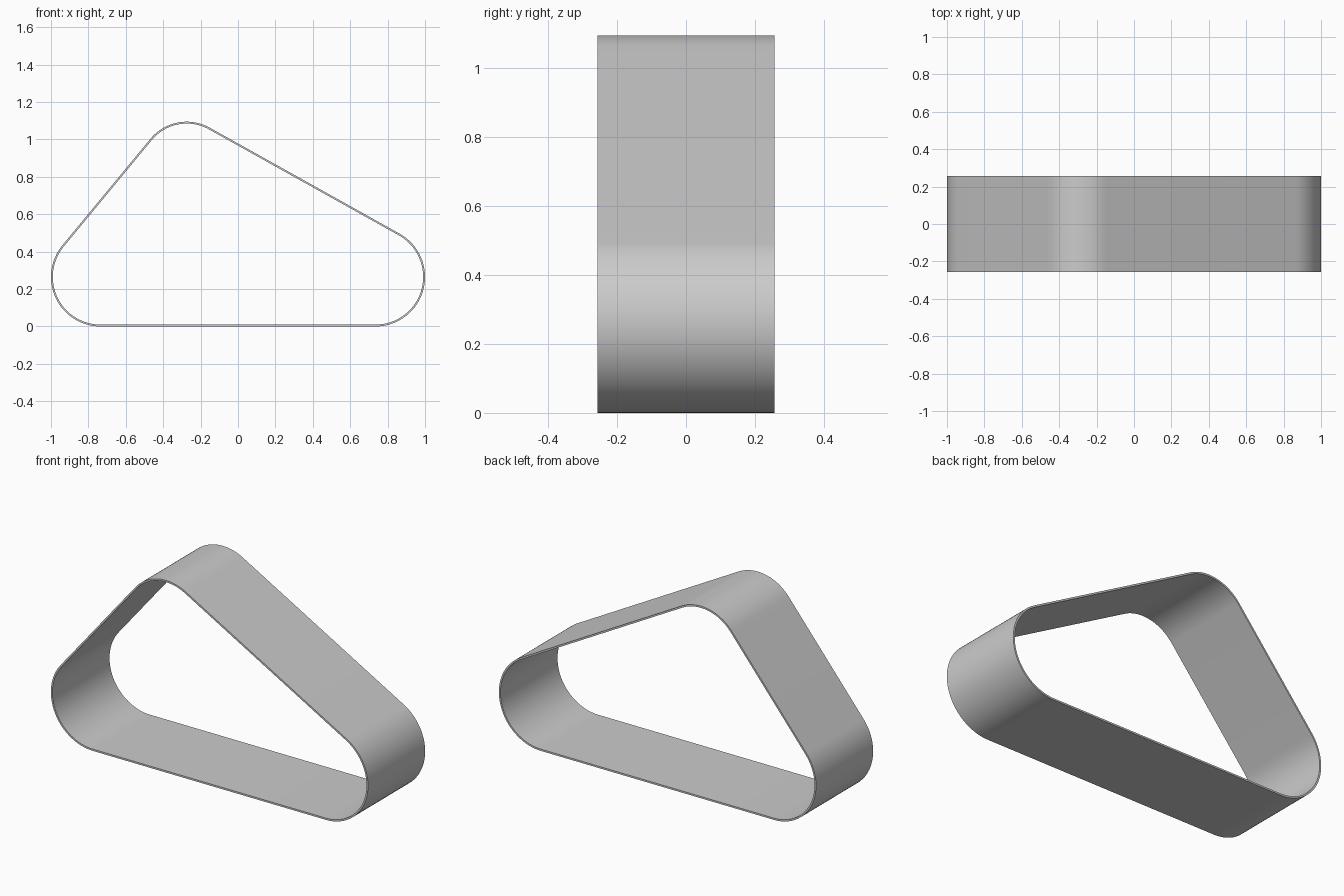
import bpy, bmesh, math

cube = bpy.data.objects.get("Cube")
if cube:
    bpy.data.objects.remove(cube, do_unlink=True)

# Rounded corners of the loop, counter-clockwise: x, z, outer radius
CORNERS = [(-0.735, 0.265, 0.265), (0.735, 0.265, 0.265), (-0.274, 0.843, 0.252)]
WALL, HALF_WIDTH, STEPS = 0.01, 0.257, 32


def tangent_angle(a, b):
    """Angle of the outward normal of the straight run from corner a to b."""
    dx, dz = b[0] - a[0], b[1] - a[1]
    return math.atan2(dz, dx) - math.acos((a[2] - b[2]) / math.hypot(dx, dz))


def loop_outline(inset):
    """Outline of arcs joined by straight tangents, moved inward by inset."""
    points = []
    for i, corner in enumerate(CORNERS):
        start = tangent_angle(CORNERS[i - 1], corner)
        end = tangent_angle(corner, CORNERS[(i + 1) % len(CORNERS)])
        sweep = (end - start) % math.tau
        for k in range(STEPS + 1):
            angle = start + sweep * k / STEPS
            r = corner[2] - inset
            points.append((corner[0] + r * math.cos(angle),
                           corner[1] + r * math.sin(angle)))
    return points


# Belt: outer and inner walls joined by thin rims
bm = bmesh.new()
rings = [[bm.verts.new((x, y, z)) for x, z in loop_outline(inset)]
         for inset, y in ((0, -HALF_WIDTH), (0, HALF_WIDTH),
                          (WALL, HALF_WIDTH), (WALL, -HALF_WIDTH))]
count = len(rings[0])
for r, ring in enumerate(rings):
    following = rings[(r + 1) % len(rings)]
    for i in range(count):
        j = (i + 1) % count
        bm.faces.new((ring[i], ring[j], following[j], following[i]))
bmesh.ops.recalc_face_normals(bm, faces=bm.faces)
mesh = bpy.data.meshes.new("belt")
bm.to_mesh(mesh)
bm.free()
belt = bpy.data.objects.new("belt", mesh)
bpy.context.collection.objects.link(belt)

# Plain grey material
grey = bpy.data.materials.new("light grey")
grey.use_nodes = True
colour = (0.6, 0.6, 0.6, 1)
grey.diffuse_color = colour
grey.node_tree.nodes["Principled BSDF"].inputs["Base Color"].default_value = colour
mesh.materials.append(grey)

# Smooth walls with crisp rims
bpy.ops.object.select_all(action="DESELECT")
belt.select_set(True)
bpy.context.view_layer.objects.active = belt
bpy.ops.object.shade_smooth_by_angle(angle=math.radians(30))
